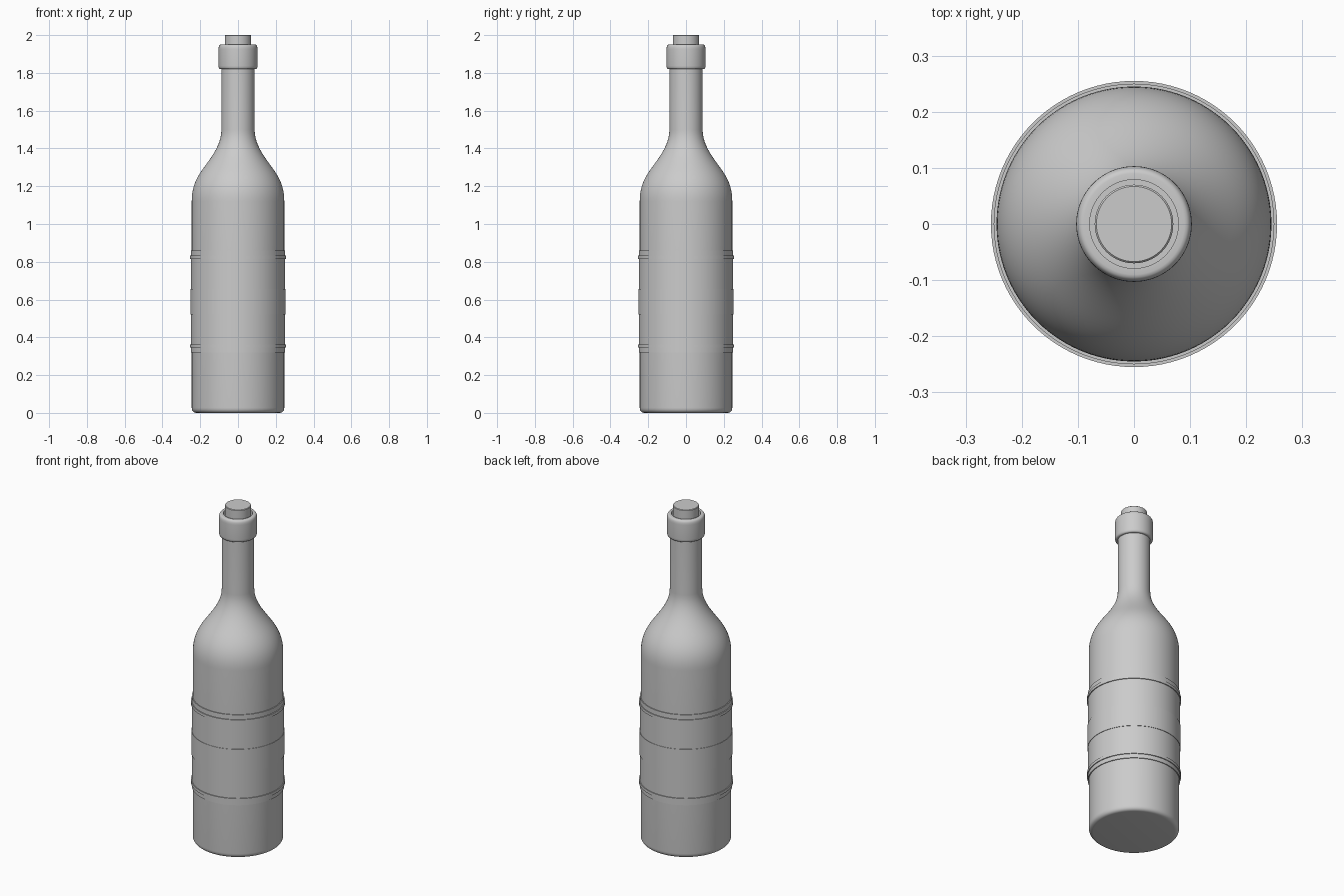
import bpy, math
from mathutils.geometry import interpolate_bezier
from mathutils import Vector

if "Cube" in bpy.data.objects:
    bpy.data.objects.remove(bpy.data.objects["Cube"])

SEG = 96


def lathe(name, profile, closed=False):
    """Revolve (radius, z) points around the z axis; radius 0 makes a pole."""
    verts, rings = [], []
    for r, z in profile:
        n = SEG if r > 0 else 1
        rings.append([len(verts) + i for i in range(n)])
        for i in range(n):
            a = 2 * math.pi * i / SEG
            verts.append((r * math.cos(a), r * math.sin(a), z))
    faces = []
    pairs = list(zip(rings, rings[1:]))
    if closed:
        pairs.append((rings[-1], rings[0]))
    for lo, hi in pairs:
        for i in range(SEG):
            j = (i + 1) % SEG
            quad = [lo[i % len(lo)], lo[j % len(lo)], hi[j % len(hi)], hi[i % len(hi)]]
            faces.append(list(dict.fromkeys(quad)))
    mesh = bpy.data.meshes.new(name)
    mesh.from_pydata(verts, [], faces)
    obj = bpy.data.objects.new(name, mesh)
    bpy.context.collection.objects.link(obj)
    bpy.ops.object.select_all(action='DESELECT')
    bpy.context.view_layer.objects.active = obj
    obj.select_set(True)
    bpy.ops.object.shade_smooth_by_angle(angle=math.radians(35))
    return obj


def curve(p0, h0, h1, p1, n=10):
    pts = interpolate_bezier(*[Vector((p[0], p[1], 0)) for p in (p0, h0, h1, p1)], n)
    return [(p.x, p.y) for p in pts]


def sleeve(name, r, z0, z1, inner=0.24):
    return lathe(name, [(inner, z0), (r, z0), (r, z1), (inner, z1)], closed=True)


# Glass body: rounded base, straight side, S-shaped shoulder, neck, inner mouth
base = curve((0.22, 0), (0.235, 0), (0.245, 0.01), (0.245, 0.028), 7)
shoulder = curve((0.245, 1.12), (0.245, 1.20), (0.218, 1.248), (0.18, 1.30), 14)
throat = curve((0.18, 1.30), (0.14, 1.355), (0.088, 1.42), (0.088, 1.50), 14)
lathe("bottle_body", [(0, 0)] + base + shoulder + throat[1:]
      + [(0.088, 1.94), (0.079, 1.94), (0.079, 1.80), (0, 1.80)])

# Lip collar around the mouth
lip_low = curve((0.092, 1.82), (0.099, 1.82), (0.103, 1.825), (0.103, 1.838), 5)
lip_top = curve((0.103, 1.925), (0.103, 1.94), (0.099, 1.95), (0.09, 1.95), 6)
lathe("lip_collar", [(0.079, 1.82)] + lip_low + lip_top + [(0.079, 1.95)], closed=True)

# Cork
lathe("cork", [(0, 1.80), (0.07, 1.80), (0.07, 1.997), (0.067, 2.0), (0, 2.0)])

# Label with raised trim bands and a shallow centre band
sleeve("label", 0.25, 0.32, 0.86)
sleeve("label_centre_band", 0.2525, 0.52, 0.655)
for name, z in (("lower_trim", 0.345), ("upper_trim", 0.815)):
    sleeve(name, 0.255, z, z + 0.017)
